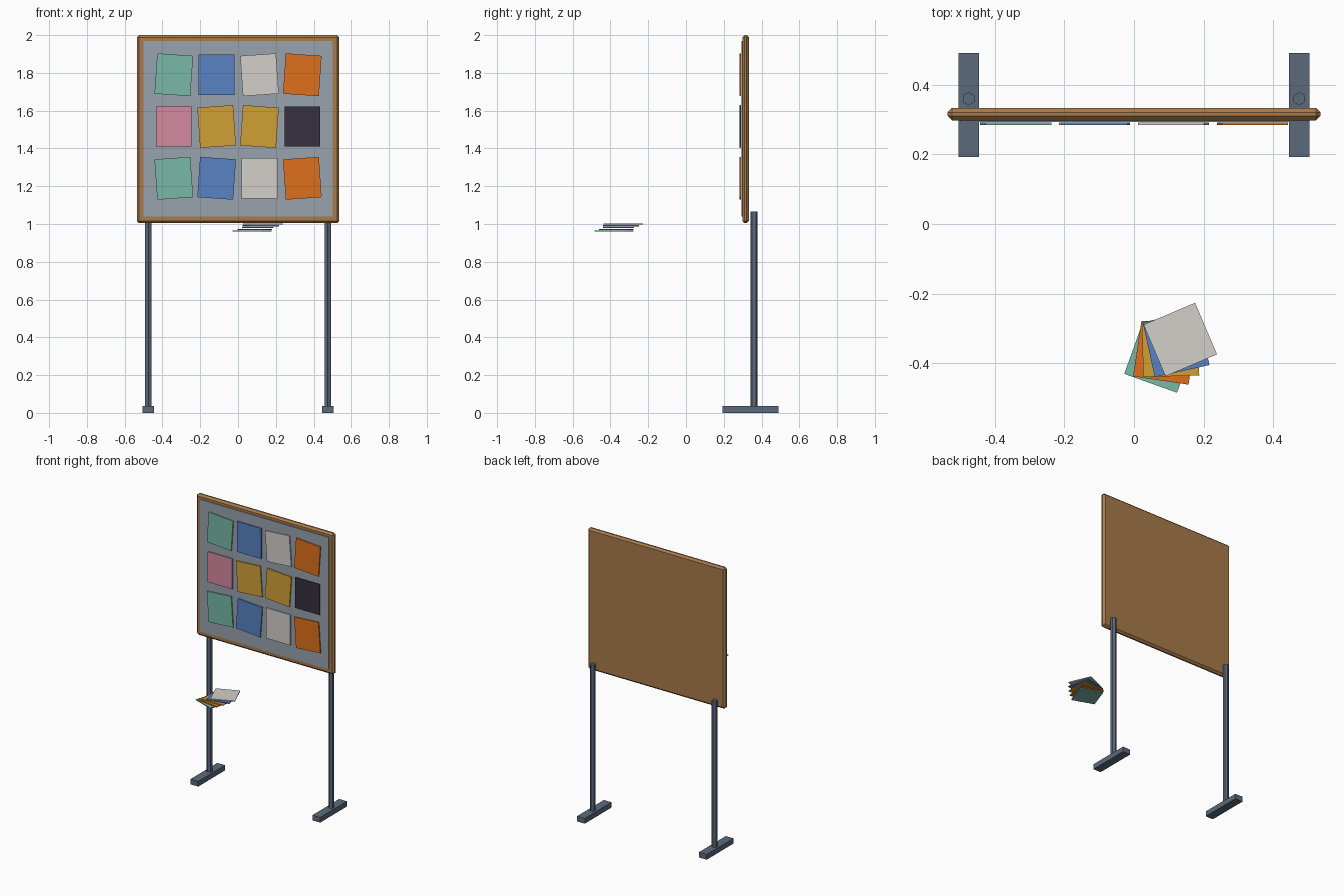
import bpy
from math import radians

if "Cube" in bpy.data.objects:
    bpy.data.objects.remove(bpy.data.objects["Cube"])


def material(name, hexcode):
    # sRGB hex to linear diffuse colour
    srgb = [int(hexcode[i:i + 2], 16) / 255 for i in (0, 2, 4)]
    m = bpy.data.materials.new(name)
    m.diffuse_color = [((c + 0.055) / 1.055) ** 2.4 for c in srgb] + [1]
    m.use_nodes = True
    m.node_tree.nodes["Principled BSDF"].inputs["Base Color"].default_value = m.diffuse_color
    return m


MATS = {n: material(n, h) for n, h in {
    "wood": "A87B4B", "felt": "98A3AE", "steel": "5C6A7C",
    "green": "78B8A5", "blue": "5882C2", "white": "D3CFCA", "orange": "DE711C",
    "pink": "D589A0", "yellow": "D1A036", "dark": "37313E"}.items()}


def box(name, loc, size, mat, rot=(0, 0, 0), bevel=0):
    bpy.ops.mesh.primitive_cube_add(size=1, location=loc, rotation=[radians(a) for a in rot])
    o = bpy.context.object
    o.name = name
    o.scale = size
    bpy.ops.object.transform_apply(location=False, rotation=False, scale=True)
    o.data.materials.append(MATS[mat])
    if bevel:
        b = o.modifiers.new("Bevel", 'BEVEL')
        b.width = bevel
        b.segments = 1
    return o


# Board and its pin surface
box("board_frame", (0, 0.316, 1.502), (1.072, 0.036, 0.996), "wood", bevel=0.013)
box("board_panel", (0, 0.3, 1.505), (1.0, 0.014, 0.93), "felt")

# Pinned sheets: colour and tilt, row by row from the top
rows = [
    [("green", 4), ("blue", 0), ("white", -4), ("orange", 4)],
    [("pink", 0), ("yellow", -4), ("yellow", 4), ("dark", 0)],
    [("green", -4), ("blue", 4), ("white", 0), ("orange", -4)],
]
for r, row in enumerate(rows):
    for c, (col, tilt) in enumerate(row):
        box(f"pinned_sheet_{r + 1}_{c + 1}", (-0.34 + 0.2267 * c, 0.288, 1.79 - 0.274 * r),
            (0.19, 0.008, 0.214), col, rot=(0, tilt, 0))

# Hexagonal posts on flat feet
for side, x in (("left", -0.475), ("right", 0.475)):
    box(f"{side}_foot", (x, 0.342, 0.0185), (0.06, 0.298, 0.037), "steel")
    bpy.ops.mesh.primitive_cylinder_add(vertices=6, radius=0.019, depth=1.047,
                                        location=(x, 0.36, 0.5435))
    post = bpy.context.object
    post.name = f"{side}_post"
    post.data.materials.append(MATS["steel"])

# Loose fanned stack of cards in front
fan = [("green", 0.075, -0.382, -19.7), ("orange", 0.089, -0.370, -8.5),
       ("yellow", 0.105, -0.357, 1.5), ("blue", 0.121, -0.344, 12.5),
       ("white", 0.133, -0.332, 23)]
for i, (col, x, y, turn) in enumerate(fan):
    box(f"loose_card_{i + 1}", (x, y, 0.962 + 0.0095 * i), (0.161, 0.161, 0.006), col,
        rot=(0, 0, turn))
